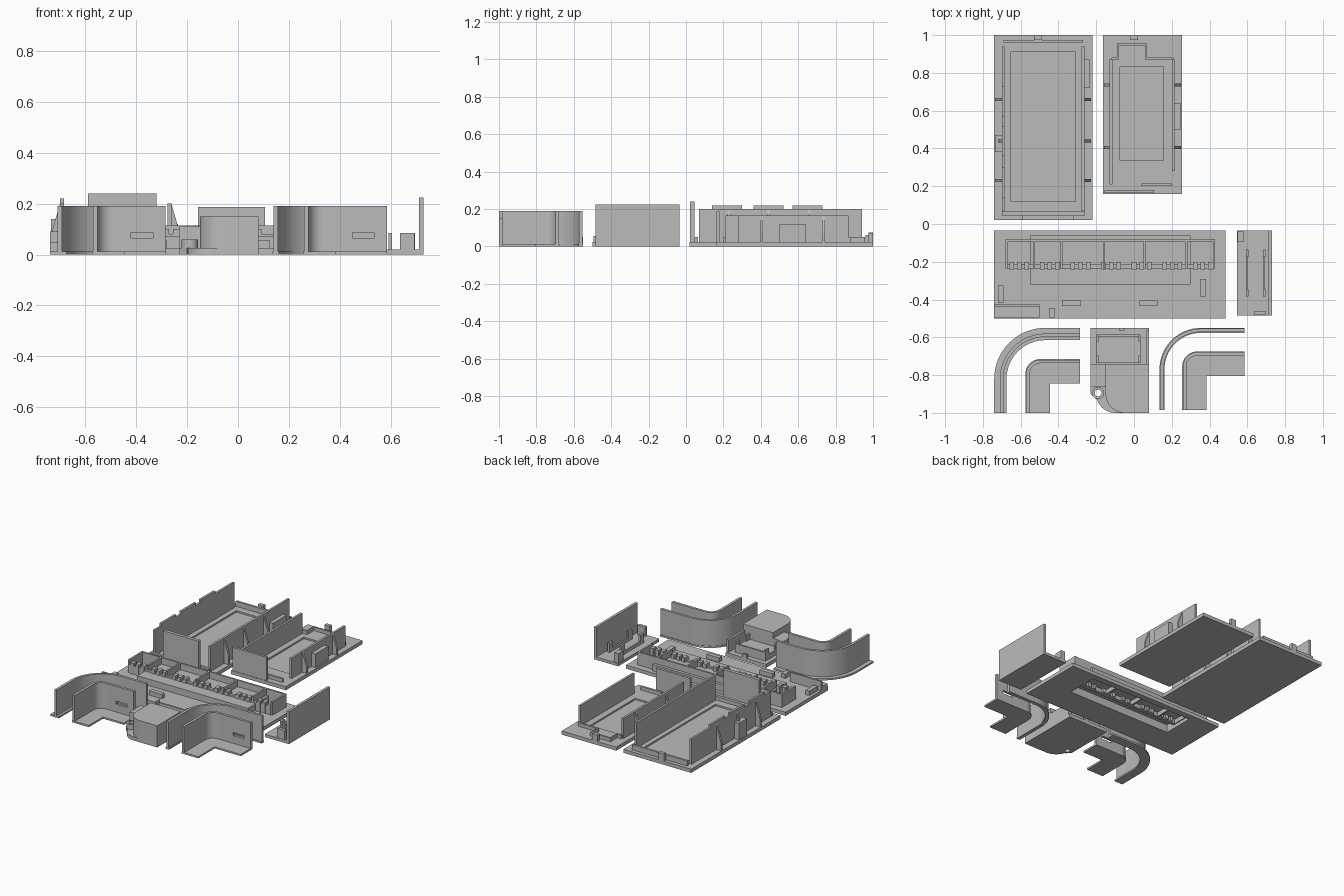
import bpy, bmesh, math

if "Cube" in bpy.data.objects:
    bpy.data.objects.remove(bpy.data.objects["Cube"])

grey = bpy.data.materials.new("plain grey")
grey.diffuse_color = (0.5, 0.5, 0.5, 1)
grey.use_nodes = True
grey.node_tree.nodes["Principled BSDF"].inputs["Base Color"].default_value = grey.diffuse_color


def prism(name, pts, lo, hi, axis="z"):
    """Extrude a 2D outline along z (xy points), x (yz points) or y (xz points)."""
    place = {"z": lambda a, b, h: (a, b, h),
             "x": lambda a, b, h: (h, a, b),
             "y": lambda a, b, h: (a, h, b)}[axis]
    bm = bmesh.new()
    low = [bm.verts.new(place(a, b, lo)) for a, b in pts]
    top = [bm.verts.new(place(a, b, hi)) for a, b in pts]
    bm.faces.new(low[::-1])
    bm.faces.new(top)
    for i in range(len(pts)):
        j = (i + 1) % len(pts)
        bm.faces.new((low[i], low[j], top[j], top[i]))
    bmesh.ops.recalc_face_normals(bm, faces=bm.faces)
    me = bpy.data.meshes.new(name)
    bm.to_mesh(me)
    bm.free()
    me.materials.append(grey)
    ob = bpy.data.objects.new(name, me)
    bpy.context.collection.objects.link(ob)
    return ob


def box(name, x0, x1, y0, y1, z0, z1):
    return prism(name, [(x0, y0), (x1, y0), (x1, y1), (x0, y1)], z0, z1)


def cut(ob, cutter):
    mod = ob.modifiers.new("cut", "BOOLEAN")
    mod.operation, mod.solver, mod.object = "DIFFERENCE", "EXACT", cutter
    bpy.context.view_layer.objects.active = ob
    bpy.ops.object.modifier_apply(modifier=mod.name)
    bpy.data.objects.remove(cutter)


def smooth(ob):
    bpy.ops.object.select_all(action="DESELECT")
    ob.select_set(True)
    bpy.context.view_layer.objects.active = ob
    bpy.ops.object.shade_smooth_by_angle(angle=math.radians(30))


def arc(cx, cy, r, a0, a1, n=16):
    return [(cx + r * math.cos(math.radians(a0 + (a1 - a0) * i / n)),
             cy + r * math.sin(math.radians(a0 + (a1 - a0) * i / n))) for i in range(n + 1)]


def bend(name, x, y, x_end, y_end, r, w, z0, z1):
    """L-shaped strip with a rounded corner at the back left."""
    cx, cy = x + r, y - r
    pts = [(x, y_end)] + arc(cx, cy, r, 180, 90) + [(x_end, y), (x_end, y - w)]
    pts += arc(cx, cy, r - w, 90, 180) + [(x + w, y_end)]
    ob = prism(name, pts, z0, z1)
    smooth(ob)
    return ob


T = 0.025

# Large tray: base with shallow floor recess
base = box("large_tray_base", -0.74, -0.22, 0.02, 1.0, 0, T)
cut(base, box("recess", -0.65, -0.31, 0.12, 0.91, 0.014, 0.1))
left = [(0.07, T), (0.94, T), (0.94, 0.2)]
for a, b in ((0.57, 0.73), (0.36, 0.52), (0.14, 0.30)):
    left += [(b, 0.2), (b, 0.22), (a, 0.22), (a, 0.2)]
prism("large_tray_left_wall", left + [(0.07, 0.2)], -0.70, -0.685, "x")
box("large_tray_right_wall", -0.277, -0.262, 0.07, 0.94, T, 0.2)
box("large_tray_front_wall", -0.59, -0.32, 0.022, 0.045, T, 0.24)
box("large_tray_front_lip", -0.70, -0.26, 0.045, 0.065, T, 0.05)
box("large_tray_back_lip", -0.69, -0.27, 0.96, 0.975, T, 0.06)
box("large_tray_back_catch", -0.53, -0.49, 0.975, 1.0, T, 0.075)
for y in (0.23, 0.44, 0.66):
    for wall, out in ((-0.70, -0.735), (-0.262, -0.227)):
        prism("large_tray_buttress", [(wall, T), (out, T), (out, 0.08), (wall, 0.2)],
              y - 0.008, y + 0.008, "y")
box("large_tray_left_block", -0.735, -0.70, 0.38, 0.47, T, 0.14)
box("large_tray_right_block", -0.262, -0.235, 0.72, 0.87, T, 0.12)

# Small tray
base = box("small_tray_base", -0.165, 0.255, 0.16, 1.0, 0, T)
cut(base, box("recess", -0.075, 0.155, 0.335, 0.83, 0.014, 0.1))
box("small_tray_front_wall", -0.157, 0.106, 0.163, 0.18, T, 0.187)
box("small_tray_left_wall", -0.13, -0.115, 0.21, 0.87, T, 0.165)
box("small_tray_right_wall", 0.20, 0.215, 0.28, 0.87, T, 0.165)
box("small_tray_front_lip", 0.04, 0.20, 0.20, 0.215, T, 0.05)
for x0, x1, y in ((-0.12, -0.09, 0.87), (-0.09, 0.065, 0.945), (0.065, 0.21, 0.87)):
    box("small_tray_back_lip", x0, x1, y, y + 0.012, T, 0.05)
for x in (-0.09, 0.058):
    box("small_tray_back_return", x, x + 0.01, 0.87, 0.95, T, 0.05)
box("small_tray_back_catch", -0.02, 0.02, 0.975, 1.0, T, 0.07)
box("small_tray_right_block", 0.215, 0.245, 0.50, 0.64, T, 0.12)
for y in (0.405, 0.735):
    for wall, out in ((-0.13, -0.16), (0.215, 0.248)):
        prism("small_tray_buttress", [(wall, T), (out, T), (out, 0.07), (wall, 0.165)],
              y - 0.008, y + 0.008, "y")

# Compartment plate: raised platform, hollow underneath
plate = box("compartment_plate", -0.74, 0.485, -0.50, -0.035, 0, T)
cut(plate, box("opening", -0.54, 0.29, -0.31, -0.07, -0.1, 0.1))
platform = box("raised_platform", -0.55, 0.30, -0.32, -0.06, 0, 0.07)
cut(platform, box("hollow", -0.53, 0.28, -0.30, -0.08, -0.1, 0.055))
box("compartment_back_wall", -0.68, 0.43, -0.092, -0.08, T, 0.115)
for x in (-0.68, -0.535, -0.39, -0.165, 0.05, 0.27, 0.418):
    box("compartment_divider", x, x + 0.012, -0.235, -0.08, T, 0.115)
box("compartment_front_rail", -0.68, 0.43, -0.235, -0.215, T, 0.08)
for i in range(27):
    if i % 4 != 3:
        x = -0.66 + i * 0.0405
        box("rail_tooth", x, x + 0.024, -0.24, -0.20, T, 0.1)
box("left_corner_strip", -0.74, -0.50, -0.495, -0.425, T, 0.05)
box("left_corner_fin", -0.74, -0.50, -0.437, -0.425, T, 0.09)
for x0, x1, y0, y1 in ((-0.72, -0.69, -0.415, -0.325), (-0.45, -0.42, -0.495, -0.445),
                       (-0.38, -0.28, -0.435, -0.405), (0.03, 0.125, -0.435, -0.405),
                       (0.35, 0.38, -0.385, -0.29)):
    box("plate_stud", x0, x1, y0, y1, T, 0.055)

# Narrow end panel
box("end_panel_base", 0.545, 0.73, -0.485, -0.035, 0, 0.02)
box("end_panel_wall", 0.712, 0.73, -0.485, -0.035, 0.02, 0.225)
for x in (0.592, 0.682):
    box("end_panel_rail", x, x + 0.012, -0.385, -0.135, 0.02, 0.04)
    for y in (-0.385, -0.175):
        box("end_panel_clip", x, x + 0.014, y, y + 0.04, 0.02, 0.085)
for x0, x1, y0, y1 in ((0.548, 0.58, -0.095, -0.04), (0.637, 0.695, -0.482, -0.46)):
    box("end_panel_block", x0, x1, y0, y1, 0.02, 0.085)

# Two curved corner sets: outer strip with wall, inner angle with wall
for x, y, x_end, y_end, r, w, wall_in, ix, iy in (
        (-0.74, -0.55, -0.285, -1.0, 0.27, 0.065, 0.03, -0.575, -0.715),
        (0.135, -0.55, 0.585, -0.985, 0.22, 0.026, 0.004, 0.255, -0.675)):
    bend("outer_curve_base", x, y, x_end, y_end, r, w, 0, 0.012)
    d = wall_in
    bend("outer_curve_wall", x + d, y - d, x_end, y_end, r - d, 0.018, 0.012, 0.19)
    prism("inner_angle_base", [(ix, y_end)] + arc(ix + 0.08, iy - 0.08, 0.08, 180, 90)
          + [(x_end, iy), (x_end, iy - 0.13), (ix + 0.13, iy - 0.13), (ix + 0.13, y_end)],
          0, 0.012)
    wall = bend("inner_angle_wall", ix + 0.004, iy - 0.004, x_end, y_end, 0.076, 0.018,
                0.012, 0.19)
    cut(wall, box("slot", x_end - 0.135, x_end - 0.05, iy - 0.05, iy + 0.02, 0.065, 0.087))

# Rounded housing with a screw ring
outline = [(-0.23, -0.55), (-0.23, -0.90), (-0.20, -0.93)] \
    + arc(-0.10, -0.90, 0.10, 195, 270, 10) + [(0.08, -1.0), (0.08, -0.55)]
base = prism("housing_base", outline, 0, T)
cut(base, prism("hole", arc(-0.19, -0.895, 0.018, 0, 345, 23), -0.1, 0.1))
ring = prism("screw_ring", arc(-0.19, -0.895, 0.032, 0, 345, 23), T, 0.06)
cut(ring, prism("hole", arc(-0.19, -0.895, 0.018, 0, 345, 23), -0.1, 0.1))
smooth(ring)
body = prism("housing_body", [(-0.15, -0.74), (-0.15, -0.90)]
             + arc(-0.05, -0.90, 0.10, 180, 270, 12) + [(0.08, -1.0), (0.08, -0.74)], T, 0.15)
smooth(body)
box("housing_side_step", -0.23, -0.15, -0.86, -0.74, T, 0.11)
box("housing_tray_floor", -0.20, 0.035, -0.735, -0.585, T, 0.06)
for x in (-0.20, 0.023):
    for y in (-0.735, -0.625):
        box("housing_tray_clip", x, x + 0.012, y, y + 0.04, 0.06, 0.10)
box("housing_tray_lip", -0.19, 0.025, -0.597, -0.585, 0.06, 0.085)
box("housing_right_wall", 0.065, 0.08, -0.74, -0.56, T, 0.11)
box("housing_back_lip", -0.08, -0.05, -0.565, -0.55, T, 0.05)
